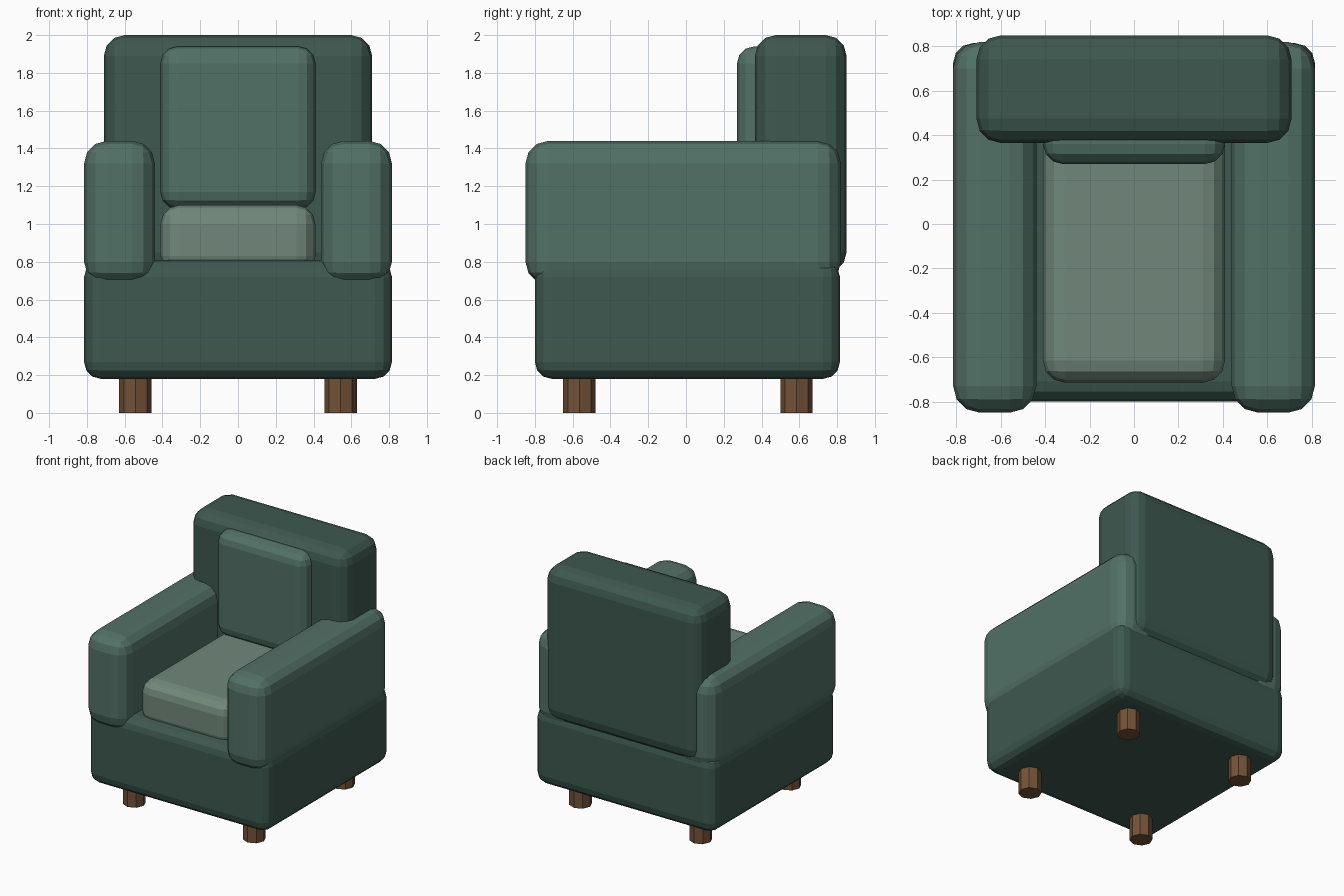
import bpy
import math

if "Cube" in bpy.data.objects:
    bpy.data.objects.remove(bpy.data.objects["Cube"])


def material(name, rgb):
    m = bpy.data.materials.new(name)
    m.diffuse_color = (*rgb, 1)
    m.use_nodes = True
    m.node_tree.nodes["Principled BSDF"].inputs["Base Color"].default_value = m.diffuse_color
    return m


dark = material("dark_green", (0.047, 0.098, 0.079))
mid = material("mid_green", (0.084, 0.165, 0.133))
pale = material("pale_green", (0.165, 0.245, 0.195))
wood = material("wood", (0.17, 0.085, 0.038))


def padded_box(name, x, y, z, bevel, mat):
    """Box spanning the (min, max) ranges, with rounded flat-shaded edges."""
    spans = (x, y, z)
    bpy.ops.mesh.primitive_cube_add(size=1, location=[(a + b) / 2 for a, b in spans])
    ob = bpy.context.object
    ob.name = name
    ob.scale = [b - a for a, b in spans]
    bpy.ops.object.transform_apply(location=False, rotation=False, scale=True)
    mod = ob.modifiers.new("round", 'BEVEL')
    mod.width = bevel
    mod.segments = 3
    ob.data.materials.append(mat)
    return ob


# Base and backrest
padded_box("base", (-0.815, 0.815), (-0.8, 0.815), (0.18, 0.81), 0.09, dark)
padded_box("backrest", (-0.71, 0.71), (0.365, 0.85), (0.74, 2.0), 0.11, dark)

# Cushions
padded_box("seat_cushion", (-0.41, 0.41), (-0.715, 0.45), (0.73, 1.10), 0.1, pale)
padded_box("back_cushion", (-0.41, 0.41), (0.27, 0.55), (1.08, 1.94), 0.09, mid)

# Arms and legs on both sides
for side, s in (("left", -1), ("right", 1)):
    padded_box(side + "_arm", sorted((s * 0.44, s * 0.815)), (-0.85, 0.82),
               (0.68, 1.44), 0.12, mid)
    for end, y in (("front", -0.565), ("back", 0.585)):
        bpy.ops.mesh.primitive_cylinder_add(vertices=8, radius=0.086, depth=0.22,
                                            location=(s * 0.543, y, 0.11))
        leg = bpy.context.object
        leg.name = f"{end}_{side}_leg"
        leg.data.materials.append(wood)
